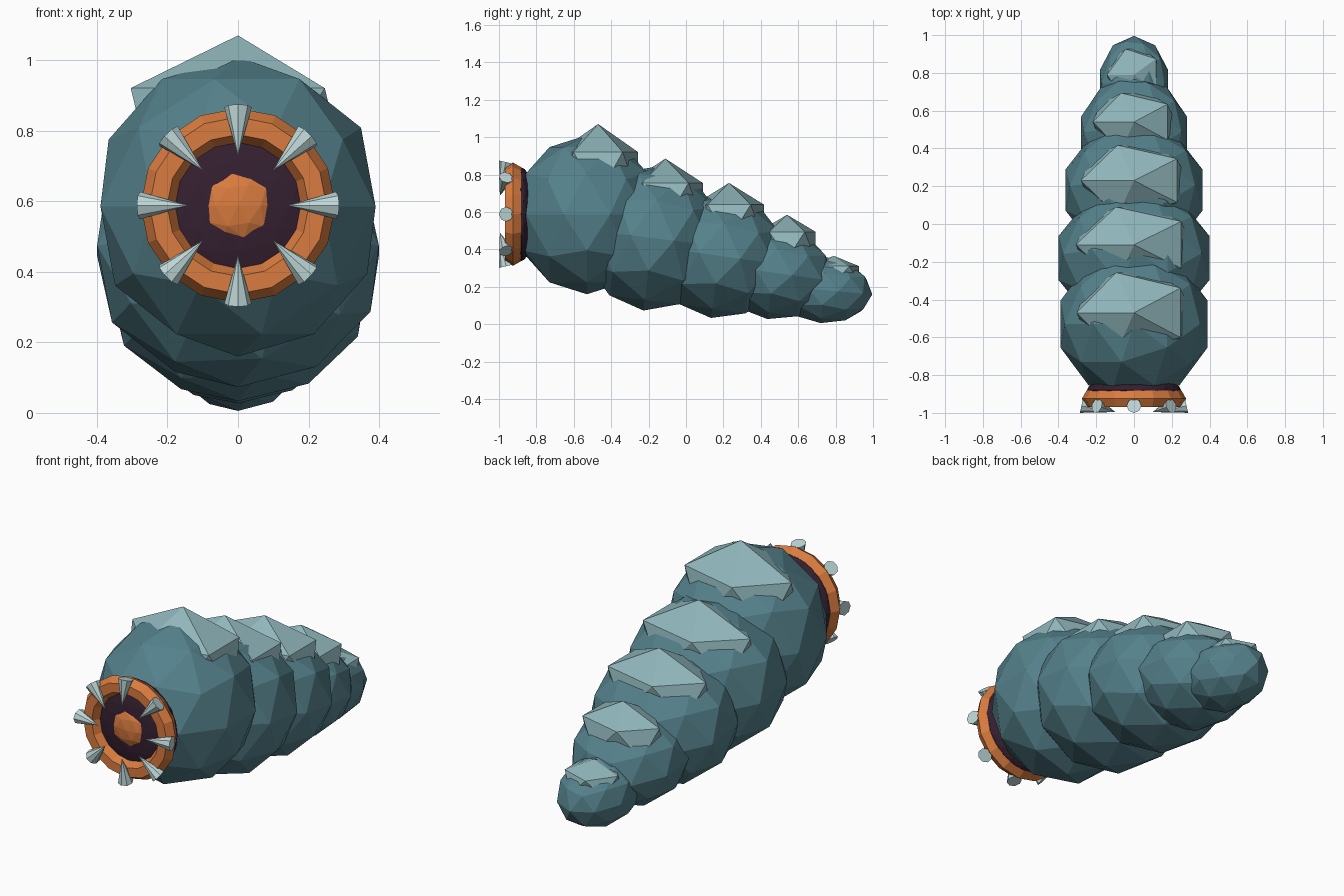
import bpy
from math import radians, cos, sin, tau
from mathutils import Vector

cube = bpy.data.objects.get("Cube")
if cube:
    bpy.data.objects.remove(cube, do_unlink=True)


def material(name, rgb):
    m = bpy.data.materials.new(name)
    m.use_nodes = True
    m.diffuse_color = (*rgb, 1)
    m.node_tree.nodes["Principled BSDF"].inputs["Base Color"].default_value = (*rgb, 1)
    return m


teal = material("teal hide", (0.09, 0.22, 0.26))
pale = material("pale plate", (0.28, 0.47, 0.5))
orange = material("orange flesh", (0.7, 0.2, 0.05))
purple = material("dark purple mouth", (0.035, 0.014, 0.03))
bone = material("bone", (0.52, 0.68, 0.68))


def finish(name, mat):
    ob = bpy.context.object
    ob.name = name
    ob.data.materials.append(mat)
    return ob


def ball(name, mat, y, z, size, level, tilt=0):
    """Faceted ellipsoid, turned so its odd vertex points to +x."""
    bpy.ops.mesh.primitive_ico_sphere_add(subdivisions=level, radius=1, location=(0, y, z))
    ob = finish(name, mat)
    ob.rotation_euler = (radians(tilt), 0, 0)
    ob.scale = size
    for v in ob.data.vertices:
        v.co.x, v.co.y = -v.co.x, -v.co.y
    return ob


# Body segments from head to tail: y, z, radii, tilt
segments = [
    (-0.53, 0.585, (0.41, 0.40, 0.425), 0),
    (-0.18, 0.46, (0.42, 0.38, 0.39), -7),
    (0.18, 0.365, (0.38, 0.36, 0.335), -8),
    (0.47, 0.275, (0.295, 0.32, 0.25), -8),
    (0.735, 0.182, (0.19, 0.262, 0.177), -5),
]
for i, (y, z, size, tilt) in enumerate(segments, 1):
    ball(f"body_segment_{i}", teal, y, z, size, 2, tilt)

# Back plates: y, apex height, radii
plates = [
    (-0.47, 1.07, (0.34, 0.25, 0.27)),
    (-0.11, 0.885, (0.345, 0.235, 0.235)),
    (0.23, 0.755, (0.315, 0.22, 0.21)),
    (0.54, 0.585, (0.245, 0.18, 0.165)),
    (0.79, 0.365, (0.16, 0.16, 0.10)),
]
for i, (y, apex, size) in enumerate(plates, 1):
    ball(f"back_plate_{i}", pale, y, apex - size[2], size, 1)

# Mouth: lip ring, dark throat and tongue
MOUTH_Z = 0.588
bpy.ops.mesh.primitive_torus_add(major_segments=16, minor_segments=6, major_radius=0.226,
                                 minor_radius=0.05, location=(0, -0.925, MOUTH_Z),
                                 rotation=(radians(90), 0, 0))
finish("lip_ring", orange)
ball("throat", purple, -0.88, MOUTH_Z, (0.25, 0.07, 0.25), 3)
ball("tongue", orange, -0.92, MOUTH_Z, (0.11, 0.045, 0.11), 2)

# Teeth around the lip, tips pointing inward
TEETH = 8
for i in range(TEETH):
    a = tau * i / TEETH
    out = Vector((cos(a), 0, sin(a)))
    centre = Vector((0, 0, MOUTH_Z))
    base = centre + out * 0.278 + Vector((0, -0.962, 0))
    tip = centre + out * 0.14 + Vector((0, -0.995, 0))
    axis = tip - base
    bpy.ops.mesh.primitive_cone_add(vertices=8, radius1=0.039, radius2=0, depth=axis.length,
                                    location=(base + tip) / 2,
                                    rotation=axis.to_track_quat('Z', 'Y').to_euler())
    finish(f"tooth_{i + 1}", bone)
